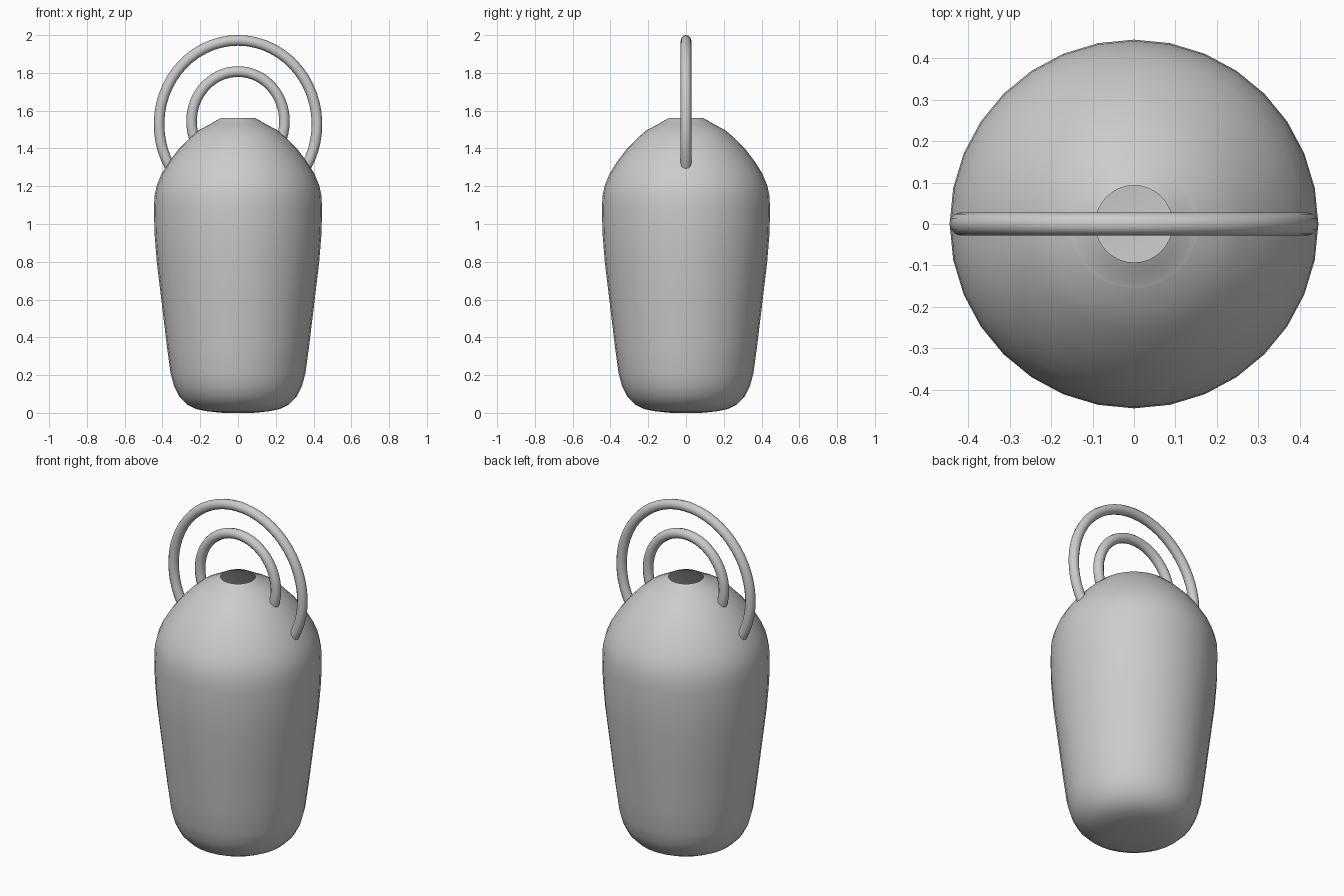
import bpy, math

if "Cube" in bpy.data.objects:
    bpy.data.objects.remove(bpy.data.objects["Cube"])

SIDES = 32


def lathe(name, profile, closed_bottom=False):
    """Revolve a (radius, z) profile around the z axis."""
    verts, faces = [], []
    for r, z in profile:
        for i in range(SIDES):
            a = 2 * math.pi * i / SIDES
            verts.append((r * math.cos(a), r * math.sin(a), z))
    for j in range(len(profile) - 1):
        for i in range(SIDES):
            k = (i + 1) % SIDES
            faces.append((j * SIDES + i, j * SIDES + k,
                          (j + 1) * SIDES + k, (j + 1) * SIDES + i))
    if closed_bottom:
        faces.append(tuple(reversed(range(SIDES))))
    mesh = bpy.data.meshes.new(name)
    mesh.from_pydata(verts, [], faces)
    obj = bpy.data.objects.new(name, mesh)
    bpy.context.collection.objects.link(obj)
    smooth(obj)
    return obj


def smooth(obj):
    bpy.ops.object.select_all(action='DESELECT')
    obj.select_set(True)
    bpy.context.view_layer.objects.active = obj
    bpy.ops.object.shade_smooth_by_angle(angle=math.radians(40))


def handle(name, half_width, half_height, centre_z, dip, tube=0.028, steps=40, ring=12):
    """Round tube along an elliptical arch whose ends sink into the body."""
    verts, faces = [], []
    for s in range(steps + 1):
        t = -dip + (math.pi + 2 * dip) * s / steps
        cx, cz = half_width * math.cos(t), centre_z + half_height * math.sin(t)
        nx, nz = half_height * math.cos(t), half_width * math.sin(t)
        n = math.hypot(nx, nz)
        for i in range(ring):
            a = 2 * math.pi * i / ring
            d = tube * math.cos(a)
            verts.append((cx + d * nx / n, tube * math.sin(a), cz + d * nz / n))
    for s in range(steps):
        for i in range(ring):
            k = (i + 1) % ring
            faces.append((s * ring + i, s * ring + k,
                          (s + 1) * ring + k, (s + 1) * ring + i))
    faces.append(tuple(reversed(range(ring))))
    faces.append(tuple(range(steps * ring, (steps + 1) * ring)))
    mesh = bpy.data.meshes.new(name)
    mesh.from_pydata(verts, [], faces)
    mesh.flip_normals()
    obj = bpy.data.objects.new(name, mesh)
    bpy.context.collection.objects.link(obj)
    smooth(obj)


# Tapered body with rounded base, domed shoulder and open top
lathe("vessel_body", [
    (0.08, 0.0), (0.16, 0.008), (0.22, 0.02), (0.27, 0.045), (0.31, 0.085),
    (0.338, 0.14), (0.357, 0.21), (0.376, 0.35), (0.406, 0.6), (0.43, 0.8),
    (0.442, 0.95), (0.445, 1.08), (0.442, 1.15), (0.43, 1.205), (0.405, 1.265),
    (0.365, 1.33), (0.315, 1.395), (0.26, 1.452), (0.21, 1.495), (0.155, 1.525),
], closed_bottom=True)

# Low sloping collar around the opening
lathe("neck_collar", [(0.155, 1.525), (0.14, 1.532), (0.115, 1.548), (0.093, 1.56)])

# Two nested arched handles
handle("outer_handle", 0.418, 0.444, 1.528, math.radians(37))
handle("inner_handle", 0.246, 0.263, 1.544, math.radians(33))
